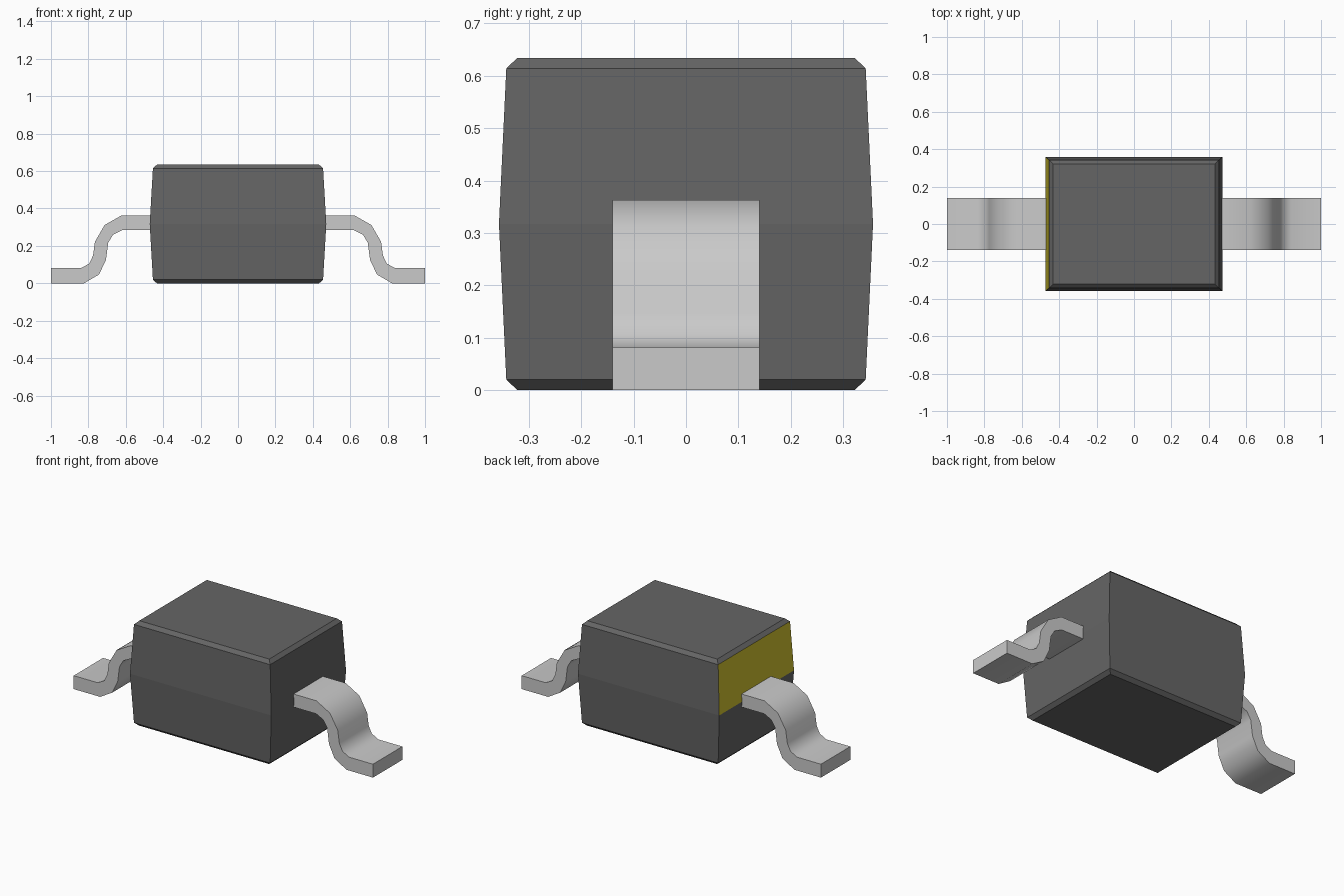
import bpy
import bmesh
import math

cube = bpy.data.objects.get("Cube")
if cube:
    bpy.data.objects.remove(cube, do_unlink=True)


def material(name, rgb):
    mat = bpy.data.materials.new(name)
    mat.use_nodes = True
    mat.diffuse_color = (*rgb, 1)
    mat.node_tree.nodes["Principled BSDF"].inputs["Base Color"].default_value = (*rgb, 1)
    return mat


dark_grey = material("dark_grey_plastic", (0.13, 0.13, 0.13))
yellow = material("yellow_marking", (0.65, 0.55, 0.03))
metal = material("light_grey_metal", (0.59, 0.59, 0.59))


def add_object(name, bm, mats):
    bmesh.ops.recalc_face_normals(bm, faces=bm.faces)
    mesh = bpy.data.meshes.new(name)
    bm.to_mesh(mesh)
    bm.free()
    for mat in mats:
        mesh.materials.append(mat)
    obj = bpy.data.objects.new(name, mesh)
    bpy.context.collection.objects.link(obj)
    return obj


# Moulded body: stacked rectangles (z, half x, half y), widest at the parting line
MID = 0.317
sections = [(0, 0.434, 0.322), (0.02, 0.455, 0.343), (MID, 0.472, 0.357),
            (0.614, 0.455, 0.343), (0.634, 0.434, 0.322)]
bm = bmesh.new()
rings = [[bm.verts.new((sx * hx, sy * hy, z))
          for sx, sy in ((-1, -1), (1, -1), (1, 1), (-1, 1))]
         for z, hx, hy in sections]
for low, high in zip(rings, rings[1:]):
    for i in range(4):
        j = (i + 1) % 4
        bm.faces.new((low[i], low[j], high[j], high[i]))
bm.faces.new(rings[0])
bm.faces.new(rings[-1])
bmesh.ops.recalc_face_normals(bm, faces=bm.faces)

# Polarity marking: upper half of the -x end
for face in bm.faces:
    if face.normal.x < -0.9 and face.calc_center_median().z > MID:
        face.material_index = 1
add_object("body", bm, [dark_grey, yellow])

# Gull-wing leads: side profile (x, z) extruded across y
lead_profile = [(0.44, 0.363), (0.622, 0.363), (0.713, 0.312), (0.765, 0.222),
                (0.775, 0.148), (0.796, 0.105), (0.84, 0.081), (1.0, 0.081),
                (1.0, 0), (0.823, 0), (0.743, 0.047), (0.706, 0.125),
                (0.694, 0.217), (0.668, 0.26), (0.62, 0.284), (0.44, 0.284)]
HALF_WIDTH = 0.14
for name, side in (("left_lead", 1), ("right_lead", -1)):
    bm = bmesh.new()
    face = bm.faces.new([bm.verts.new((side * x, -HALF_WIDTH, z)) for x, z in lead_profile])
    extruded = bmesh.ops.extrude_face_region(bm, geom=[face])["geom"]
    bmesh.ops.translate(bm, vec=(0, 2 * HALF_WIDTH, 0),
                        verts=[v for v in extruded if isinstance(v, bmesh.types.BMVert)])
    lead = add_object(name, bm, [metal])
    bpy.ops.object.select_all(action='DESELECT')
    lead.select_set(True)
    bpy.context.view_layer.objects.active = lead
    bpy.ops.object.shade_smooth_by_angle(angle=math.radians(40))
